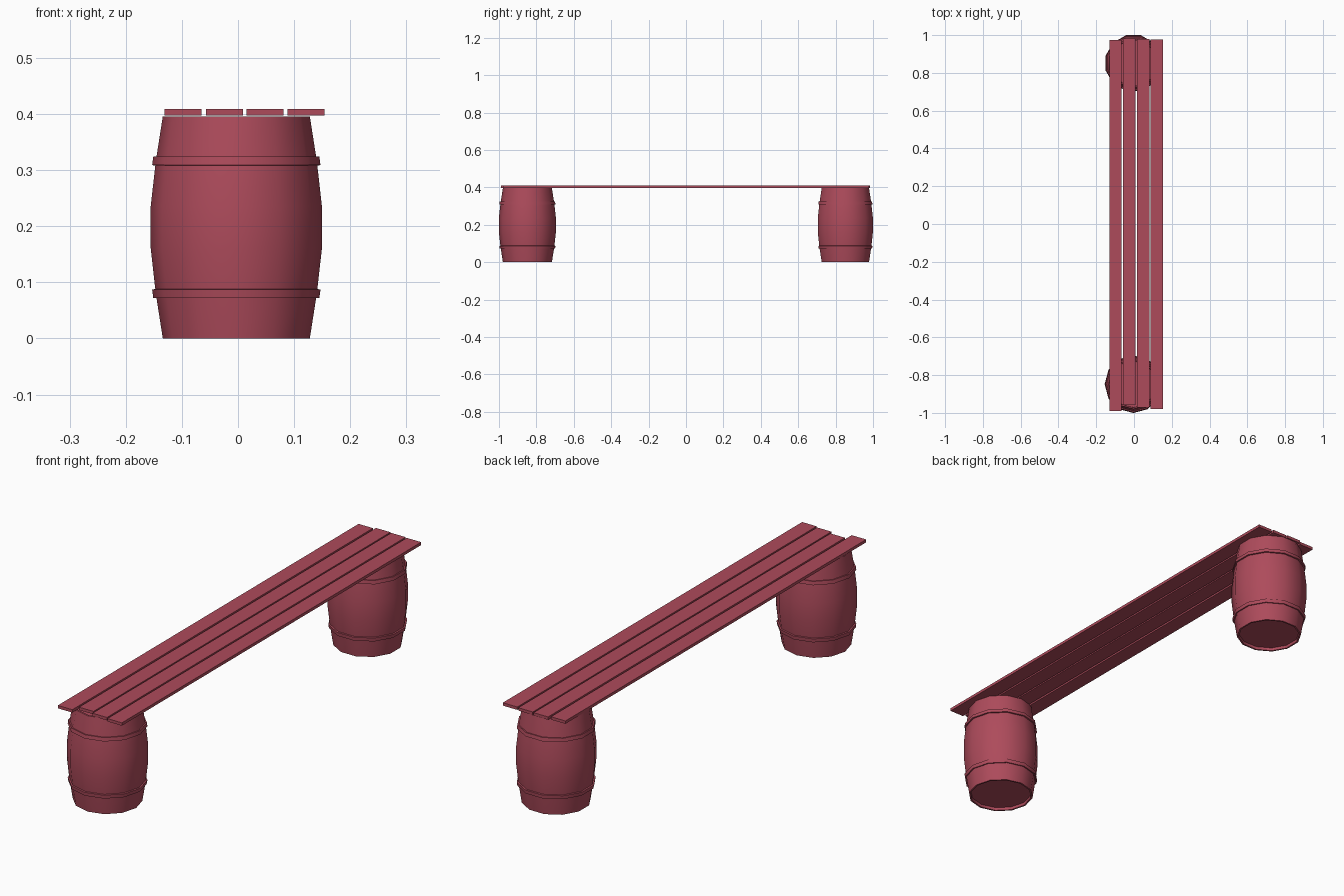
import bpy, bmesh
from math import radians, cos, sin, pi

if "Cube" in bpy.data.objects:
    bpy.data.objects.remove(bpy.data.objects["Cube"])

mat = bpy.data.materials.new("red_paint")
mat.diffuse_color = (0.42, 0.07, 0.105, 1)
mat.use_nodes = True
mat.node_tree.nodes["Principled BSDF"].inputs["Base Color"].default_value = mat.diffuse_color
SIDES = 12


def finish(name, bm, smooth=False):
    bmesh.ops.recalc_face_normals(bm, faces=bm.faces)
    mesh = bpy.data.meshes.new(name)
    bm.to_mesh(mesh)
    bm.free()
    mesh.materials.append(mat)
    ob = bpy.data.objects.new(name, mesh)
    bpy.context.collection.objects.link(ob)
    if smooth:
        bpy.ops.object.select_all(action='DESELECT')
        ob.select_set(True)
        bpy.context.view_layer.objects.active = ob
        bpy.ops.object.shade_smooth_by_angle(angle=radians(40))
    return ob


def lathe(name, profile, centre, turn, closed=False):
    """Spin (radius, z) points round a vertical axis; open ends are capped."""
    bm = bmesh.new()
    rings = []
    for r, z in profile:
        rings.append([bm.verts.new((centre[0] + r * cos(turn + 2 * pi * i / SIDES),
                                    centre[1] + r * sin(turn + 2 * pi * i / SIDES), z))
                      for i in range(SIDES)])
    pairs = list(zip(rings, rings[1:]))
    if closed:
        pairs.append((rings[-1], rings[0]))
    else:
        bm.faces.new(rings[0])
        bm.faces.new(rings[-1])
    for a, b in pairs:
        for i in range(SIDES):
            j = (i + 1) % SIDES
            bm.faces.new((a[i], a[j], b[j], b[i]))
    return finish(name, bm, True)


# Barrels: bulging staves with a recessed head at both ends, and two hoops
H = 0.396
half = [(0.123, 0.012), (0.124, 0.0), (0.131, 0.0), (0.1435, 0.08), (0.1525, 0.16)]
staves = half + [(r, H - z) for r, z in reversed(half)]
hoop = [(0.138, 0.073), (0.148, 0.072), (0.150, 0.087), (0.140, 0.089)]

for label, y, turn in (("front", -0.848, 0), ("back", 0.852, radians(15))):
    c = (-0.003, y)
    lathe(label + "_barrel", staves, c, turn)
    lathe(label + "_lower_hoop", hoop, c, turn, True)
    lathe(label + "_upper_hoop", [(r, H - z) for r, z in hoop], c, turn, True)

# Seat planks with slightly uneven ends: x start, y start, y end
planks = [(-0.131, -0.99, 0.975), (-0.057, -0.957, 0.983),
          (0.015, -0.972, 0.98), (0.088, -0.979, 0.977)]
for n, (x, y0, y1) in enumerate(planks, 1):
    bm = bmesh.new()
    bmesh.ops.create_cube(bm, size=1)
    bmesh.ops.scale(bm, vec=(0.066, y1 - y0, 0.012), verts=bm.verts)
    bmesh.ops.translate(bm, vec=(x + 0.033, (y0 + y1) / 2, 0.403), verts=bm.verts)
    finish(f"seat_plank_{n}", bm)
